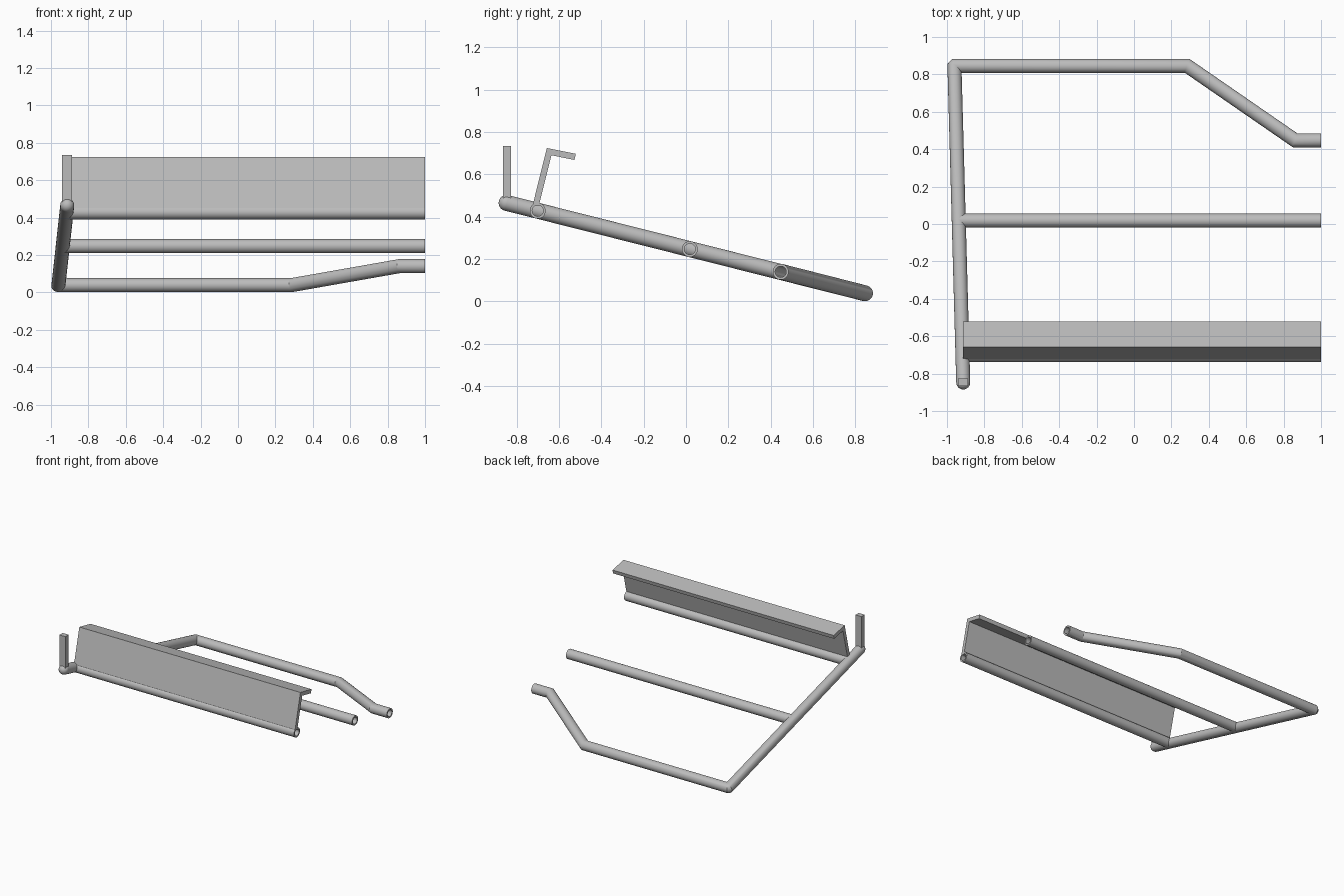
import bpy, bmesh, math
from mathutils import Vector

if "Cube" in bpy.data.objects:
    bpy.data.objects.remove(bpy.data.objects["Cube"], do_unlink=True)

R, BORE, SIDES = 0.0375, 0.026, 32
FRONT = Vector((-0.913, -0.847, 0.465))
BACK = Vector((-0.96, 0.845, 0.0385))

metal = bpy.data.materials.new("grey_metal")
metal.use_nodes = True
grey = (0.5, 0.5, 0.5, 1)
metal.diffuse_color = grey
metal.node_tree.nodes["Principled BSDF"].inputs["Base Color"].default_value = grey


def finish(name, bm, smooth=False):
    bmesh.ops.recalc_face_normals(bm, faces=bm.faces)
    mesh = bpy.data.meshes.new(name)
    bm.to_mesh(mesh)
    bm.free()
    mesh.materials.append(metal)
    obj = bpy.data.objects.new(name, mesh)
    bpy.context.collection.objects.link(obj)
    if smooth:
        bpy.ops.object.select_all(action='DESELECT')
        obj.select_set(True)
        bpy.context.view_layer.objects.active = obj
        bpy.ops.object.shade_smooth_by_angle(angle=math.radians(25))
    return obj


def sweep(bm, points, radius):
    """Round wall along a path with mitred corners; returns its rings."""
    dirs = [(b - a).normalized() for a, b in zip(points, points[1:])]
    u = dirs[0].orthogonal().normalized()
    v = dirs[0].cross(u)
    ring = [points[0] + radius * (u * math.cos(t) + v * math.sin(t))
            for t in (2 * math.pi * i / SIDES for i in range(SIDES))]
    rings = [ring]
    for i, d in enumerate(dirs):
        # slide the ring along the segment onto the next mitre plane
        n = d + dirs[i + 1] if i + 1 < len(dirs) else d
        ring = [p + d * ((points[i + 1] - p).dot(n) / d.dot(n)) for p in ring]
        rings.append(ring)
    rings = [[bm.verts.new(p) for p in r] for r in rings]
    for a, b in zip(rings, rings[1:]):
        join(bm, a, b)
    return rings


def join(bm, a, b):
    for i in range(SIDES):
        j = (i + 1) % SIDES
        bm.faces.new((a[i], a[j], b[j], b[i]))


def pipe(name, points):
    points = [Vector(p) for p in points]
    bm = bmesh.new()
    outer, inner = sweep(bm, points, R), sweep(bm, points, BORE)
    join(bm, outer[0], inner[0])
    join(bm, outer[-1], inner[-1])
    finish(name, bm, True)


def on_side(y):
    """Point on the side pipe's centre line at depth y."""
    return FRONT.lerp(BACK, (y - FRONT.y) / (BACK.y - FRONT.y))


# Side pipe continuing round the back corner into the bent back pipe
side_dir = (FRONT - BACK).normalized()
pipe("side_and_back_pipe", [
    FRONT, BACK + side_dir * 0.003, BACK + Vector((0.003, 0, 0)),
    (0.285, 0.845, 0.0385), (0.862, 0.447, 0.14), (1, 0.447, 0.14)])

# Straight cross pipes
for name, y in (("front_cross_pipe", -0.7), ("middle_cross_pipe", 0.018)):
    start = on_side(y)
    pipe(name, [start, (1, y, start.z)])

# Rounded elbow at the front end of the side pipe
bm = bmesh.new()
bmesh.ops.create_uvsphere(bm, u_segments=SIDES, v_segments=16, radius=R)
bmesh.ops.translate(bm, vec=FRONT, verts=bm.verts)
finish("front_elbow", bm, True)

# Upright flat post on the elbow
bm = bmesh.new()
bmesh.ops.create_cube(bm, size=1)
bmesh.ops.scale(bm, vec=(0.052, 0.04, 0.265), verts=bm.verts)
bmesh.ops.translate(bm, vec=(-0.914, -0.845, 0.602), verts=bm.verts)
finish("upright_post", bm)

# Leaning panel with a folded top flange, extruded along x
profile = [(-0.725, 0.45), (-0.657, 0.724), (-0.52, 0.697),
           (-0.527, 0.668), (-0.635, 0.69), (-0.695, 0.45)]
bm = bmesh.new()
face = bm.faces.new([bm.verts.new((-0.913, y, z)) for y, z in profile])
out = bmesh.ops.extrude_face_region(bm, geom=[face], use_keep_orig=True)
bmesh.ops.translate(bm, vec=(1.913, 0, 0),
                    verts=[g for g in out["geom"] if isinstance(g, bmesh.types.BMVert)])
finish("flanged_panel", bm)
